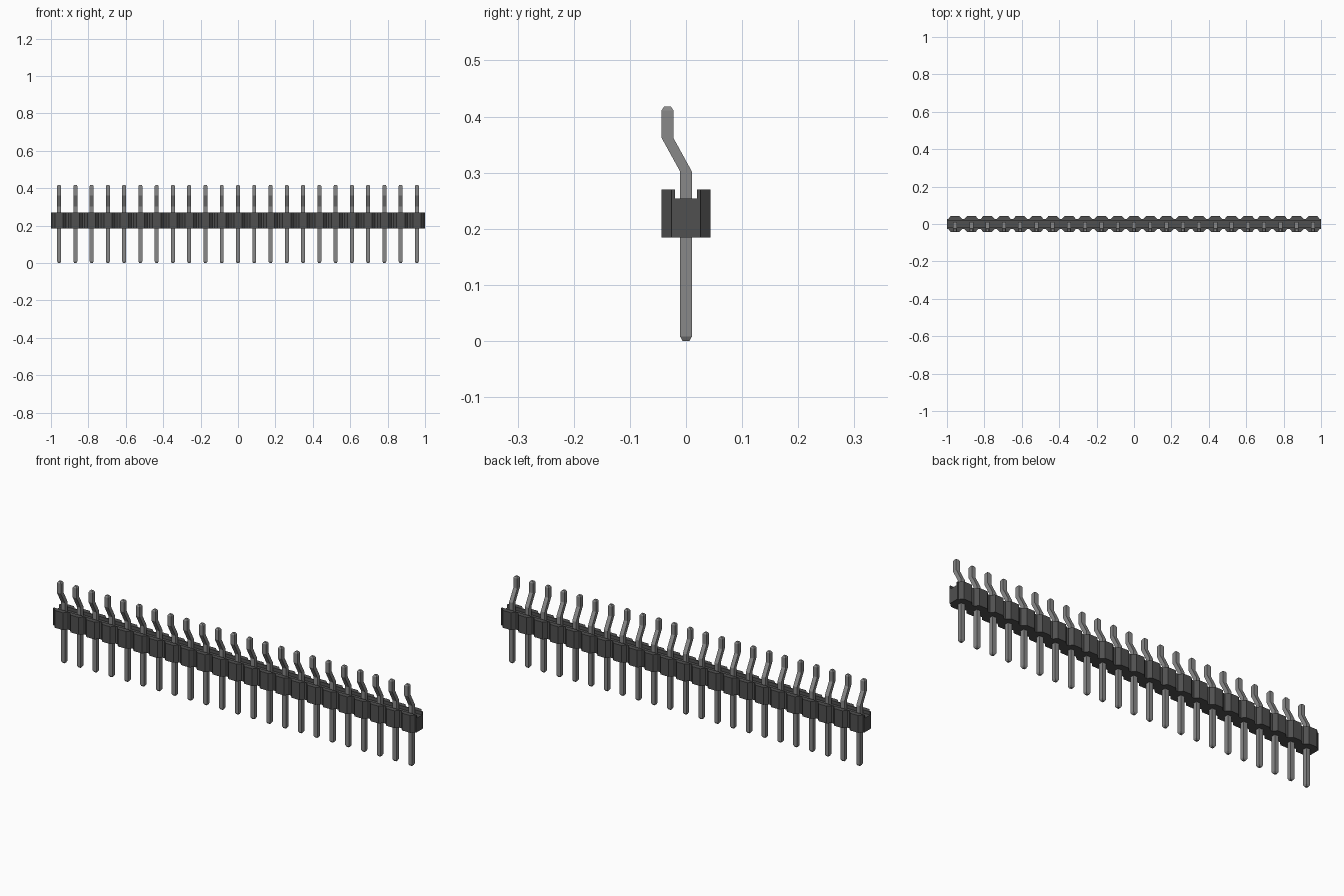
import bpy

COUNT = 23
PITCH = 2 / COUNT

cube = bpy.data.objects.get("Cube")
if cube:
    bpy.data.objects.remove(cube, do_unlink=True)


def material(name, value):
    mat = bpy.data.materials.new(name)
    mat.use_nodes = True
    colour = (value, value, value, 1)
    mat.diffuse_color = colour
    mat.node_tree.nodes["Principled BSDF"].inputs["Base Color"].default_value = colour
    return mat


def loft(name, rings, mat):
    """Join equal-length rings of points into a closed, capped solid."""
    n = len(rings[0])
    verts = [p for ring in rings for p in ring]
    faces = [(r * n + i, r * n + (i + 1) % n, (r + 1) * n + (i + 1) % n, (r + 1) * n + i)
             for r in range(len(rings) - 1) for i in range(n)]
    faces += [tuple(reversed(range(n))), tuple(range(len(verts) - n, len(verts)))]
    mesh = bpy.data.meshes.new(name)
    mesh.from_pydata(verts, [], faces)
    mesh.materials.append(mat)
    obj = bpy.data.objects.new(name, mesh)
    bpy.context.collection.objects.link(obj)
    return obj


black = material("black plastic", 0.08)
grey = material("grey metal", 0.25)

# Housing: a U-shaped section with one chamfered bulge per pin
BOTTOM, FLOOR, TOP = 0.184, 0.254, 0.27
NECK, BULGE, CHANNEL = 0.026, 0.0435, 0.02


def housing_ring(x, w):
    section = [(-w, BOTTOM), (w, BOTTOM), (w, TOP), (CHANNEL, TOP), (CHANNEL, FLOOR),
               (-CHANNEL, FLOOR), (-CHANNEL, TOP), (-w, TOP)]
    return [(x, y, z) for y, z in section]


centres = [-1 + PITCH * (i + 0.5) for i in range(COUNT)]
stations = [(-1, NECK)]
for c in centres:
    stations += [(c - 0.038, NECK), (c - 0.022, BULGE), (c + 0.022, BULGE), (c + 0.038, NECK)]
stations.append((1, NECK))
loft("housing", [housing_ring(x, w) for x, w in stations], black)

# Pins: square wire with tapered tips and an offset bend above the housing
HALF, TIP, OFFSET = 0.0105, 0.006, -0.033
path = [(0, 0, TIP), (0, 0.008, HALF), (0, 0.302, HALF),
        (OFFSET, 0.362, HALF), (OFFSET, 0.411, HALF), (OFFSET, 0.418, TIP)]
rings = [[(-h, y - h, z), (h, y - h, z), (h, y + h, z), (-h, y + h, z)] for y, z, h in path]
first = loft("pin_1", rings, grey)
first.location.x = centres[0]
for i, c in enumerate(centres[1:], 2):
    pin = bpy.data.objects.new(f"pin_{i}", first.data)
    pin.location.x = c
    bpy.context.collection.objects.link(pin)
